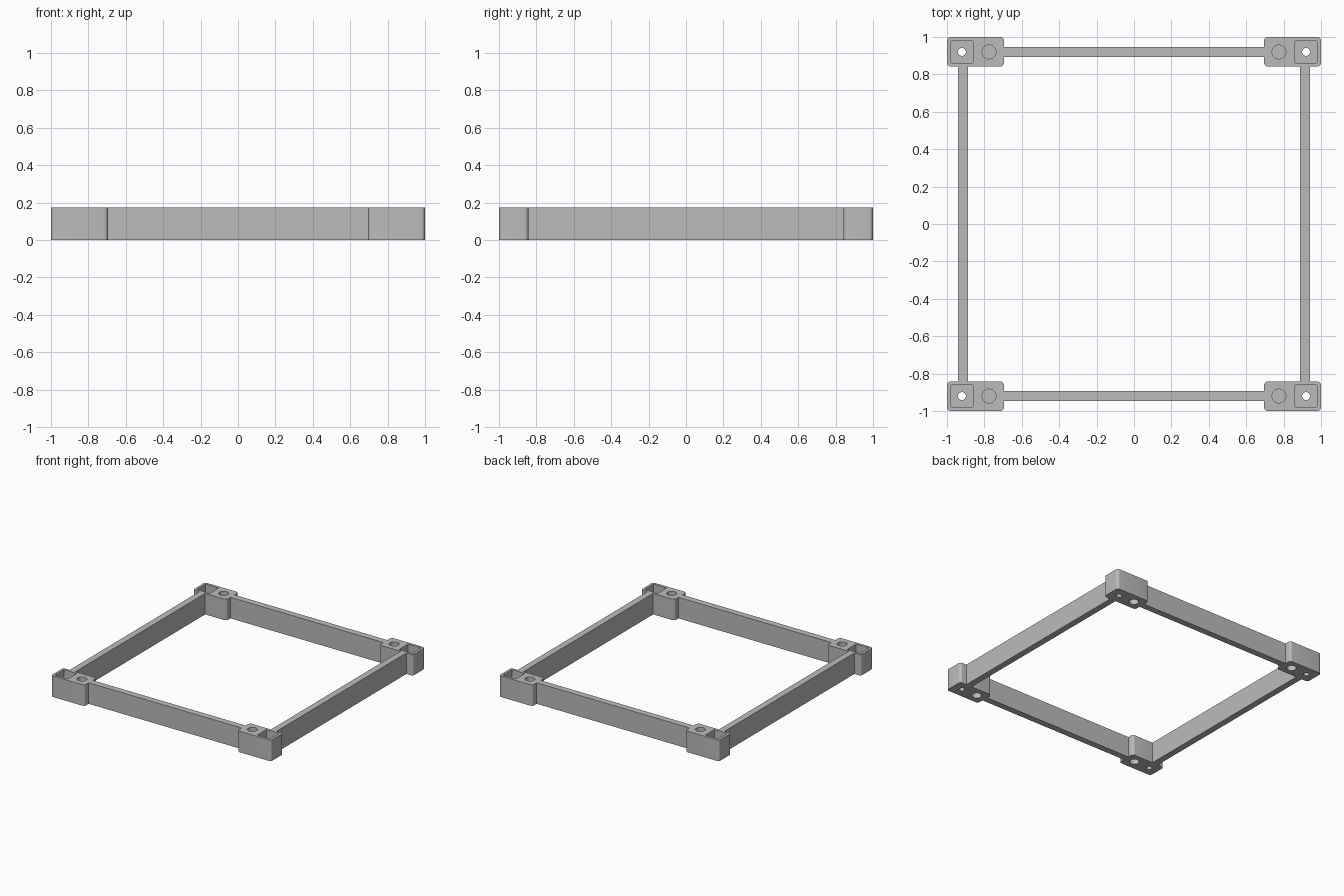
import bpy
import bmesh
import math
from mathutils import Matrix, Vector

if "Cube" in bpy.data.objects:
    bpy.data.objects.remove(bpy.data.objects["Cube"])

HEIGHT = 0.173
PIN = (0.92, 0.92)       # centre of the square pocket and its through hole
RECESS = (0.775, 0.92)   # centre of the round blind recesses

grey = bpy.data.materials.new("plain grey")
grey.diffuse_color = (0.5, 0.5, 0.5, 1)
grey.use_nodes = True
grey.node_tree.nodes["Principled BSDF"].inputs["Base Color"].default_value = grey.diffuse_color


def add_object(name, bm):
    mesh = bpy.data.meshes.new(name)
    bm.to_mesh(mesh)
    bm.free()
    mesh.materials.append(grey)
    obj = bpy.data.objects.new(name, mesh)
    bpy.context.collection.objects.link(obj)
    return obj


def box(name, lo, hi, corner=0):
    """Box between two corners, with optional rounded vertical edges."""
    lo, hi = Vector(lo), Vector(hi)
    bm = bmesh.new()
    bmesh.ops.create_cube(bm, size=1, matrix=Matrix.Translation((lo + hi) / 2)
                          @ Matrix.Diagonal((*(hi - lo), 1)))
    if corner:
        upright = [e for e in bm.edges
                   if abs(e.verts[0].co.z - e.verts[1].co.z) > 0.01]
        bmesh.ops.bevel(bm, geom=upright, offset=corner, segments=6,
                        profile=0.5, affect='EDGES')
    return add_object(name, bm)


def cylinder(name, centre, radius, z0, z1):
    bm = bmesh.new()
    bmesh.ops.create_cone(bm, cap_ends=True, segments=32, radius1=radius,
                          radius2=radius, depth=z1 - z0,
                          matrix=Matrix.Translation((*centre, (z0 + z1) / 2)))
    return add_object(name, bm)


def apply_modifiers(obj):
    graph = bpy.context.evaluated_depsgraph_get()
    obj.data = bpy.data.meshes.new_from_object(obj.evaluated_get(graph))
    obj.modifiers.clear()


def cut(obj, cutter):
    mod = obj.modifiers.new("cut", 'BOOLEAN')
    mod.operation, mod.solver, mod.object = 'DIFFERENCE', 'EXACT', cutter
    apply_modifiers(obj)
    bpy.data.objects.remove(cutter)


def mirror(obj, x, y):
    mod = obj.modifiers.new("mirror", 'MIRROR')
    mod.use_axis = (x, y, False)
    mod.use_mirror_merge = False
    apply_modifiers(obj)


# Corner blocks: square pocket, screw hole, recesses above and below
blocks = box("corner_blocks", (0.695, 0.842, 0), (1, 1, HEIGHT), 0.022)
px, py = PIN
cut(blocks, box("pocket", (px - 0.059, py - 0.059, 0.035),
                (px + 0.059, py + 0.059, 0.3)))
cut(blocks, cylinder("screw_hole", PIN, 0.021, -0.1, 0.1))
cut(blocks, cylinder("top_recess", RECESS, 0.037, HEIGHT - 0.05, 0.3))
cut(blocks, cylinder("bottom_recess", RECESS, 0.037, -0.1, 0.05))
mirror(blocks, True, True)

# Straight rails between the blocks
cross_rails = box("cross_rails", (-0.70, 0.893, 0), (0.70, 0.946, HEIGHT))
mirror(cross_rails, False, True)
side_rails = box("side_rails", (0.888, -0.85, 0), (0.941, 0.85, HEIGHT))
mirror(side_rails, True, False)

# Smooth rounded corners and holes, crisp edges elsewhere
for obj in (blocks, cross_rails, side_rails):
    obj.select_set(True)
bpy.context.view_layer.objects.active = blocks
bpy.ops.object.shade_smooth_by_angle(angle=math.radians(30))
